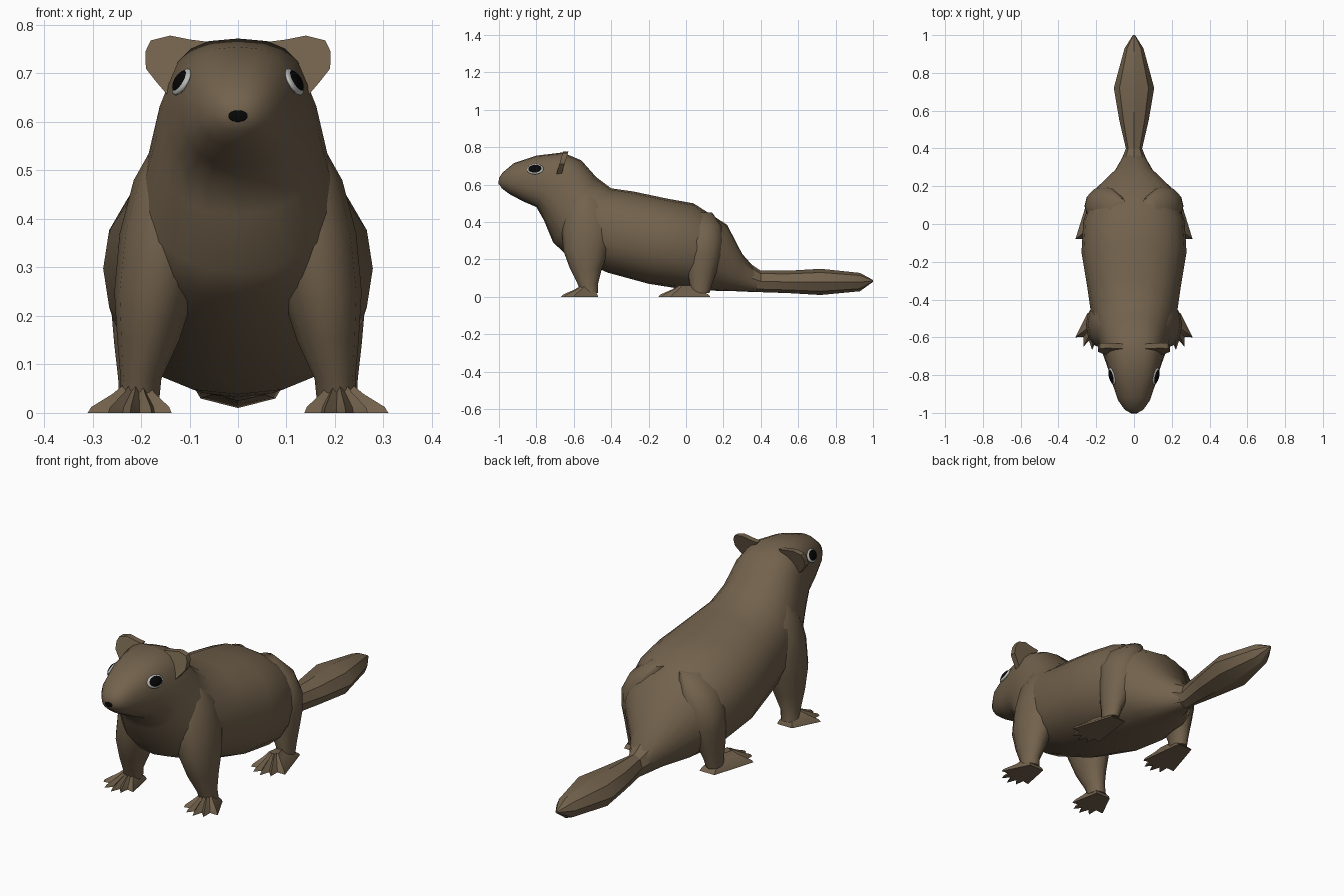
import bpy, bmesh, math
from mathutils import Vector

if "Cube" in bpy.data.objects:
    bpy.data.objects.remove(bpy.data.objects["Cube"])


def material(name, rgb):
    m = bpy.data.materials.new(name)
    m.diffuse_color = (*rgb, 1)
    m.use_nodes = True
    m.node_tree.nodes["Principled BSDF"].inputs["Base Color"].default_value = m.diffuse_color
    return m


FUR = material("brown fur", (0.17, 0.122, 0.073))
BLACK = material("black", (0.002, 0.002, 0.002))
RIM = material("pale eye rim", (0.5, 0.5, 0.48))


def finish(bm, name, mat, mirror=False, angle=45):
    bmesh.ops.recalc_face_normals(bm, faces=bm.faces[:])
    me = bpy.data.meshes.new(name)
    bm.to_mesh(me)
    bm.free()
    ob = bpy.data.objects.new(name, me)
    bpy.context.collection.objects.link(ob)
    me.materials.append(mat)
    if mirror:
        ob.modifiers.new("mirror", 'MIRROR')
    bpy.ops.object.select_all(action='DESELECT')
    ob.select_set(True)
    bpy.context.view_layer.objects.active = ob
    bpy.ops.object.shade_smooth_by_angle(angle=math.radians(angle))
    return ob


def loft(rings, name, mirror=False, angle=45):
    """Skin a list of point rings and cap both ends."""
    bm = bmesh.new()
    rows = [[bm.verts.new(p) for p in ring] for ring in rings]
    n = len(rows[0])
    for a, b in zip(rows, rows[1:]):
        for i in range(n):
            j = (i + 1) % n
            bm.faces.new((a[i], a[j], b[j], b[i]))
    bm.faces.new(rows[0])
    bm.faces.new(rows[-1])
    return finish(bm, name, FUR, mirror, angle)


def power(v, e):
    return math.copysign(abs(v) ** e, v)


def spine_ring(yt, zt, yb, zb, w, e=0.9, n=20):
    """Cross-section between a top and a bottom point of the side outline."""
    top, bot = Vector((0, yt, zt)), Vector((0, yb, zb))
    mid, half = (top + bot) / 2, (top - bot) / 2
    ring = []
    for i in range(n):
        t = 2 * math.pi * i / n
        ring.append(mid + half * power(math.sin(t), e)
                    + Vector((w * power(math.cos(t), e), 0, 0)))
    return ring


def leg_ring(x, y, z, rx, ry, n=12):
    return [Vector((x + rx * math.cos(2 * math.pi * i / n),
                    y + ry * math.sin(2 * math.pi * i / n), z)) for i in range(n)]


# Head and body: top y, z, bottom y, z, half width, roundness
body = loft([spine_ring(*r) for r in (
    (-1.0, 0.635, -1.0, 0.605, 0.02),
    (-0.98, 0.665, -0.985, 0.58, 0.05),
    (-0.92, 0.715, -0.945, 0.55, 0.085),
    (-0.80, 0.755, -0.87, 0.51, 0.118, 0.8),
    (-0.66, 0.772, -0.80, 0.48, 0.145, 0.75),
    (-0.56, 0.73, -0.76, 0.41, 0.168, 0.8),
    (-0.48, 0.64, -0.71, 0.29, 0.195),
    (-0.40, 0.58, -0.65, 0.235, 0.22),
    (-0.28, 0.563, -0.42, 0.13, 0.245),
    (-0.10, 0.525, -0.20, 0.07, 0.278),
    (0.04, 0.50, 0.0, 0.038, 0.268),
    (0.22, 0.385, 0.14, 0.033, 0.205),
    (0.30, 0.23, 0.27, 0.03, 0.10),
    (0.38, 0.14, 0.38, 0.025, 0.045))], "body")

# Angular, flared tail
loft([spine_ring(y, a, y, b, w, 0.95, 8) for y, a, b, w in (
    (0.28, 0.22, 0.03, 0.09), (0.40, 0.14, 0.025, 0.043),
    (0.55, 0.14, 0.02, 0.078), (0.72, 0.15, 0.01, 0.107),
    (0.93, 0.128, 0.03, 0.05), (1.0, 0.09, 0.08, 0.006))], "tail", angle=30)

# Legs, from ankle up into the shoulder and haunch
loft([leg_ring(*r) for r in (
    (0.205, -0.515, 0.02, 0.042, 0.045), (0.20, -0.525, 0.07, 0.042, 0.055),
    (0.185, -0.535, 0.15, 0.064, 0.085), (0.172, -0.535, 0.25, 0.083, 0.122),
    (0.152, -0.525, 0.37, 0.092, 0.14), (0.13, -0.53, 0.48, 0.085, 0.12),
    (0.10, -0.54, 0.56, 0.07, 0.08), (0.07, -0.54, 0.61, 0.04, 0.04))],
    "front_leg", True, 60)
loft([leg_ring(*r) for r in (
    (0.21, 0.075, 0.02, 0.035, 0.05), (0.205, 0.08, 0.07, 0.042, 0.06),
    (0.19, 0.085, 0.14, 0.065, 0.08), (0.17, 0.095, 0.22, 0.092, 0.098),
    (0.16, 0.095, 0.30, 0.10, 0.105), (0.13, 0.09, 0.38, 0.09, 0.10),
    (0.08, 0.07, 0.45, 0.05, 0.07))], "hind_leg", True, 60)


# Paws: flat fan of pointed toes with a raised instep
def paw(name, dy, heel):
    tips = [(0.137, -0.615), (0.178, -0.655), (0.222, -0.668), (0.268, -0.65), (0.31, -0.60)]
    gaps = [(0.172, -0.608), (0.203, -0.622), (0.238, -0.618), (0.268, -0.598)]
    outline = [(0.165, heel - dy)]
    for i, tip in enumerate(tips):
        outline.append(tip)
        if i < 4:
            outline.append(gaps[i])
    outline.append((0.245, heel - dy))
    bm = bmesh.new()
    layers = []
    for z, s in ((0.0, 1.0), (0.012, 0.93), (0.04, 0.5), (0.06, 0.28)):
        layers.append([bm.verts.new((0.205 + (x - 0.205) * s,
                                     dy - 0.52 + (y + 0.52) * s, z)) for x, y in outline])
    n = len(outline)
    for a, b in zip(layers, layers[1:]):
        for i in range(n):
            j = (i + 1) % n
            bm.faces.new((a[i], a[j], b[j], b[i]))
    bm.faces.new(layers[0])
    bm.faces.new(layers[-1])
    finish(bm, name, FUR, True, 35)


paw("front_paw", 0.0, -0.47)
paw("hind_paw", 0.52, 0.13)

# Ears: thin leaning flaps on the sides of the crown
bm = bmesh.new()
flap = [(0.06, 0.765), (0.10, 0.77), (0.14, 0.778), (0.18, 0.768), (0.191, 0.745),
        (0.19, 0.71), (0.168, 0.682), (0.145, 0.655), (0.09, 0.68)]
front, back = [[bm.verts.new((x, -0.66 + (z - 0.72) * 0.3 + d, z)) for x, z in flap]
               for d in (-0.014, 0.014)]
bm.faces.new(front)
bm.faces.new(back)
for i in range(len(flap)):
    j = (i + 1) % len(flap)
    bm.faces.new((front[i], front[j], back[j], back[i]))
finish(bm, "ear", FUR, True, 30)


# Discs laid on the head surface: eye with its rim, and nose
def patch(name, near, rx, rz, depth, mat, mirror):
    _, pos, normal, _ = body.closest_point_on_mesh(Vector(near))
    side = Vector((0, 0, 1)).cross(normal).normalized()
    up = normal.cross(side)
    bm = bmesh.new()
    bmesh.ops.create_uvsphere(bm, u_segments=20, v_segments=10, radius=1)
    for v in bm.verts:
        v.co = pos + side * v.co.x * rx + up * v.co.y * rz + normal * v.co.z * depth
    finish(bm, name, mat, mirror, 80)


patch("eye_rim", (0.13, -0.81, 0.69), 0.046, 0.031, 0.010, RIM, True)
patch("eye", (0.13, -0.81, 0.69), 0.041, 0.027, 0.014, BLACK, True)
patch("nose", (0, -1.05, 0.612), 0.02, 0.012, 0.003, BLACK, False)
